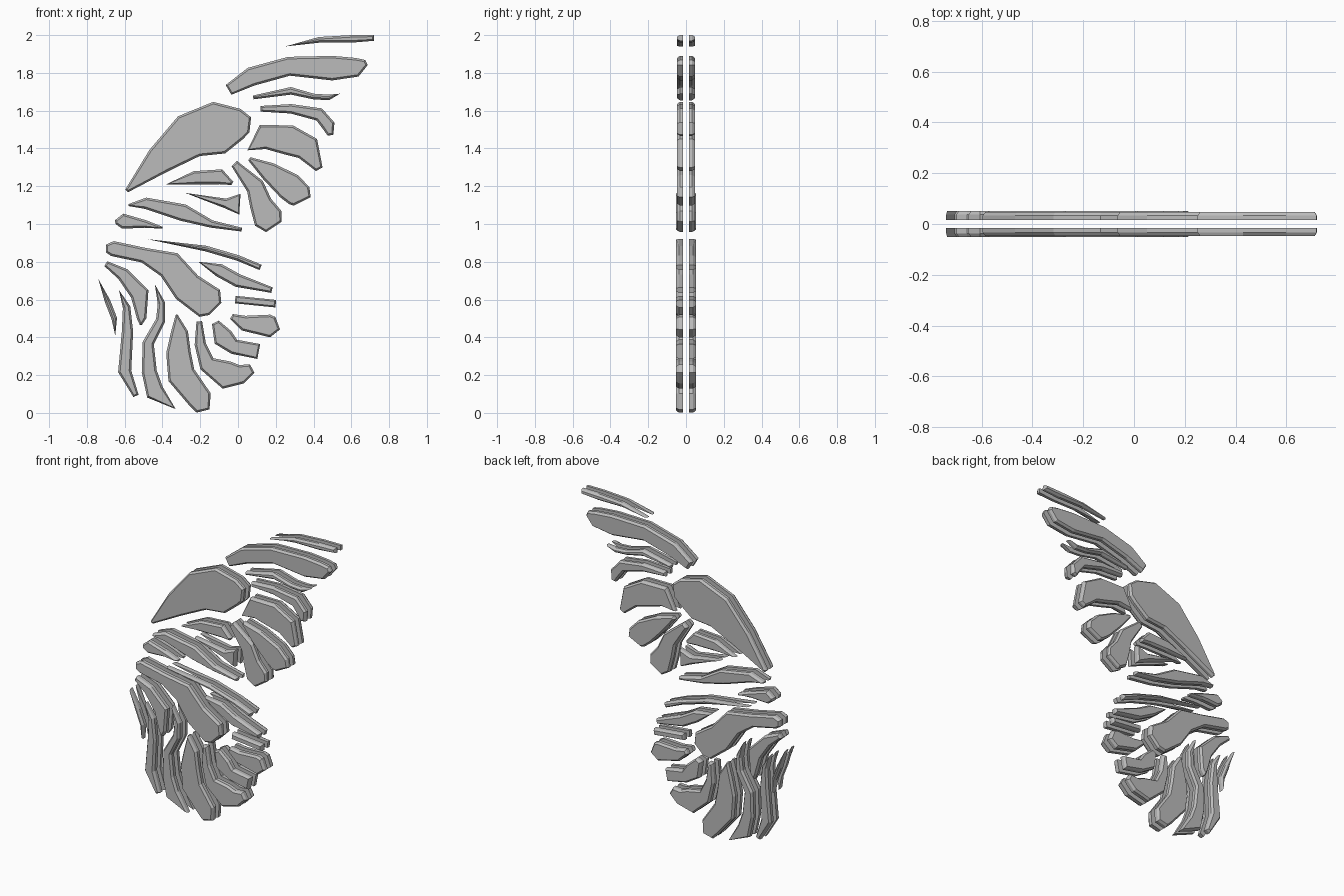
import bpy
import bmesh
from mathutils import Vector

default_cube = bpy.data.objects.get("Cube")
if default_cube:
    bpy.data.objects.remove(default_cube, do_unlink=True)

grey = bpy.data.materials.new("plain grey")
grey.use_nodes = True
grey.diffuse_color = (.5, .5, .5, 1)
shader = grey.node_tree.nodes["Principled BSDF"]
shader.inputs["Base Color"].default_value = grey.diffuse_color

INNER = .015      # half of the gap between the two layers
CHAMFER = .011    # width of the sloping rim
UPPER = .047      # outer face of the upper wing plates
LOWER = .052      # outer face of the lower wing plates


def feather_outline(stations):
    """Run along a centre line of (x, z, width) and return the closed outline."""
    centres = [Vector(station[:2]) for station in stations]
    last = len(centres) - 1
    left_side, right_side = [], []
    for index, (centre, station) in enumerate(zip(centres, stations)):
        before = centres[max(index - 1, 0)]
        after = centres[min(index + 1, last)]
        along = (after - before).normalized()
        half = Vector((-along.y, along.x)) * station[2] / 2
        left_side.append(centre + half)
        if station[2] > 0:
            right_side.append(centre - half)
    return left_side + right_side[::-1]


def feather(name, outer, *stations):
    """Flat plate with a chamfered outer rim, mirrored to make the back layer."""
    outline = feather_outline(stations)
    bm = bmesh.new()

    def ring(depth):
        return [bm.verts.new((point.x, -depth, point.y)) for point in outline]

    inner_ring = ring(INNER)
    outer_ring = ring(outer - CHAMFER * 1.3)
    bm.faces.new(inner_ring)
    cap = bm.faces.new(outer_ring)
    for index in range(len(outline)):
        bm.faces.new((inner_ring[index - 1], inner_ring[index],
                      outer_ring[index], outer_ring[index - 1]))
    bmesh.ops.recalc_face_normals(bm, faces=bm.faces[:])
    bmesh.ops.inset_region(bm, faces=[cap], thickness=CHAMFER, use_even_offset=False)
    for vert in cap.verts:
        vert.co.y = -outer
    mesh = bpy.data.meshes.new(name)
    bm.to_mesh(mesh)
    bm.free()
    mesh.materials.append(grey)
    plate = bpy.data.objects.new(name, mesh)
    bpy.context.collection.objects.link(plate)
    mirror = plate.modifiers.new("back layer", 'MIRROR')
    mirror.use_axis = (False, True, False)
    mirror.use_mirror_merge = False


# Upper wing: tip feathers
feather("tip_feather", UPPER,
        (.25, 1.94, 0), (.43, 1.975, .03), (.6, 1.98, .04), (.72, 1.985, .03))
feather("long_top_feather", UPPER,
        (-.05, 1.71, .06), (.07, 1.78, .1), (.27, 1.835, .1),
        (.5, 1.825, .13), (.63, 1.83, .1), (.68, 1.855, .03))
feather("thin_top_feather", UPPER,
        (.08, 1.67, .02), (.28, 1.705, .04), (.4, 1.675, .03),
        (.48, 1.67, .03), (.54, 1.69, 0))
feather("hooked_feather", UPPER,
        (.12, 1.61, .03), (.28, 1.61, .05), (.43, 1.58, .07),
        (.48, 1.52, .07), (.49, 1.47, .03))

# Upper wing: rounded feathers along the outer edge
feather("broad_edge_feather", UPPER,
        (.05, 1.39, 0), (.13, 1.46, .13), (.27, 1.445, .16),
        (.37, 1.4, .14), (.43, 1.29, .04))
feather("middle_edge_feather", UPPER,
        (.06, 1.345, .02), (.16, 1.28, .1), (.27, 1.2, .15),
        (.325, 1.15, .14), (.34, 1.12, .1))
feather("narrow_edge_feather", UPPER,
        (-.02, 1.32, .04), (.09, 1.2, .1), (.12, 1.11, .12),
        (.16, 1.03, .16), (.19, .985, .1))

# Upper wing: large shoulder and the pieces below it
feather("shoulder_plate", UPPER,
        (-.59, 1.175, .02), (-.42, 1.335, .15), (-.26, 1.465, .24),
        (-.1, 1.51, .28), (.02, 1.53, .16), (.065, 1.525, .08))
feather("under_shoulder_plate", UPPER,
        (-.38, 1.21, 0), (-.23, 1.245, .07), (-.09, 1.25, .08), (-.03, 1.215, .02))
feather("inner_wedge", LOWER,
        (-.28, 1.165, 0), (-.07, 1.11, .05), (.01, 1.105, .11))
feather("waist_feather", LOWER,
        (-.58, 1.1, .01), (-.49, 1.11, .06), (-.29, 1.06, .09),
        (-.14, 1, .04), (.02, .97, .02))
feather("waist_stub", LOWER,
        (-.65, 1.01, .02), (-.61, 1.015, .08), (-.49, 1, .04), (-.4, .98, .01))

# Lower wing: sweeping upper feathers
feather("thin_sweep_feather", LOWER,
        (-.48, .92, 0), (-.17, .87, .03), (0, .82, .03), (.12, .77, .03))
feather("short_sweep_feather", LOWER,
        (-.21, .8, 0), (-.1, .755, .07), (0, .7, .07), (.18, .65, .03))
feather("main_lower_plate", LOWER,
        (-.7, .87, .04), (-.665, .87, .08), (-.5, .835, .08), (-.365, .785, .15),
        (-.27, .665, .17), (-.15, .58, .18), (-.12, .55, .09))

# Lower wing: hanging feathers on the inner side
feather("curved_hanging_feather", LOWER,
        (-.7, .79, .03), (-.61, .735, .07), (-.52, .63, .1),
        (-.51, .5, .05), (-.515, .465, .01))
feather("inner_sliver", LOWER,
        (-.74, .71, 0), (-.69, .59, .03), (-.655, .5, .03), (-.65, .41, 0))
feather("first_long_feather", LOWER,
        (-.63, .65, 0), (-.59, .56, .04), (-.585, .43, .06),
        (-.6, .22, .07), (-.54, .09, .03))
feather("second_long_feather", LOWER,
        (-.44, .68, 0), (-.405, .58, .04), (-.41, .49, .05), (-.475, .37, .06),
        (-.47, .22, .08), (-.44, .11, .1), (-.33, .02, 0))
feather("bottom_feather", LOWER,
        (-.325, .52, .01), (-.31, .43, .09), (-.315, .32, .13),
        (-.3, .2, .15), (-.2, .07, .13), (-.185, .01, .07))

# Lower wing: short feathers along the outer edge
feather("bent_edge_feather", LOWER,
        (-.205, .485, .03), (-.2, .365, .06), (-.165, .26, .09),
        (-.06, .2, .15), (.02, .205, .1), (.075, .235, .05))
feather("small_bent_feather", LOWER,
        (-.12, .48, .04), (-.08, .4, .11), (-.02, .35, .08), (.11, .325, .08))
feather("blunt_edge_feather", LOWER,
        (-.035, .51, .03), (.03, .475, .08), (.17, .46, .12), (.21, .475, .07))
feather("edge_strip", LOWER,
        (-.015, .6, .04), (.2, .578, .04))
